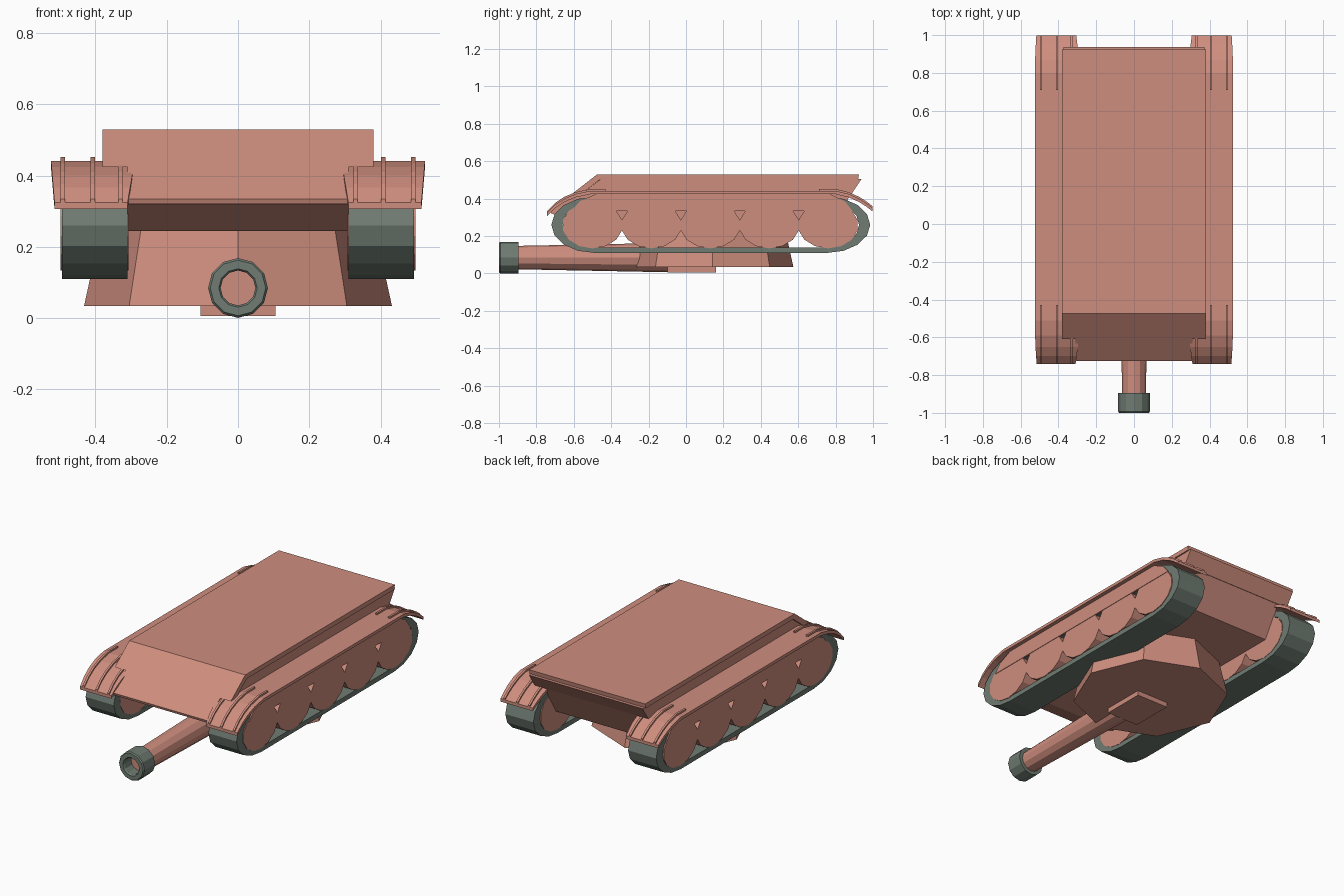
import bpy, bmesh, math

if "Cube" in bpy.data.objects:
    bpy.data.objects.remove(bpy.data.objects["Cube"])


def material(name, rgb):
    m = bpy.data.materials.new(name)
    m.diffuse_color = (*rgb, 1)
    m.use_nodes = True
    m.node_tree.nodes["Principled BSDF"].inputs["Base Color"].default_value = m.diffuse_color
    return m


BODY = material("body_paint", (0.62, 0.27, 0.21))
DARK = material("dark_metal", (0.16, 0.20, 0.17))


def loft(name, rings, mat=BODY, closed=False, mirror=False):
    """Skin equal-length rings of points; cap the ends unless the loft is closed."""
    bm = bmesh.new()
    vs = [[bm.verts.new(p) for p in r] for r in rings]
    n, k = len(vs), len(vs[0])
    for i in range(n if closed else n - 1):
        a, b = vs[i], vs[(i + 1) % n]
        for j in range(k):
            bm.faces.new((a[j], a[(j + 1) % k], b[(j + 1) % k], b[j]))
    if not closed:
        bm.faces.new(vs[0])
        bm.faces.new(vs[-1])
    bmesh.ops.recalc_face_normals(bm, faces=bm.faces)
    me = bpy.data.meshes.new(name)
    bm.to_mesh(me)
    bm.free()
    me.materials.append(mat)
    ob = bpy.data.objects.new(name, me)
    bpy.context.collection.objects.link(ob)
    if mirror:
        ob.modifiers.new("Mirror", 'MIRROR')
    return ob


def prism(name, profile, x0, x1, **kw):
    """Extrude a (y, z) side profile from x0 to x1."""
    return loft(name, [[(x, y, z) for y, z in profile] for x in (x0, x1)], **kw)


def strip(name, path, thick, **kw):
    """Bent plate: path of (y, z, inner x, outer x), thickness downward."""
    return loft(name, [[(a, y, z), (b, y, z), (b, y, z - thick), (a, y, z - thick)]
                       for y, z, a, b in path], **kw)


def tube(name, sections, zc, n=12, **kw):
    """Round part along y from (y, radius) sections."""
    return loft(name, [[(r * math.sin(math.tau * i / n), y, zc + r * math.cos(math.tau * i / n))
                        for i in range(n)] for y, r in sections], **kw)


# hull: narrow core between the tracks, wider upper body, roof and sloped front plate
prism("hull_core", [(-0.465, 0.505), (0.93, 0.505), (0.775, 0.245), (-0.55, 0.245),
                    (-0.715, 0.32), (-0.71, 0.335)], -0.31, 0.31)
prism("hull_upper", [(-0.455, 0.505), (0.938, 0.505), (0.885, 0.425), (-0.56, 0.425)], -0.372, 0.372)
prism("roof_plate", [(-0.61, 0.425), (-0.475, 0.53), (0.925, 0.53), (0.92, 0.503),
                     (-0.46, 0.503), (-0.56, 0.425)], -0.38, 0.38)
prism("front_plate", [(-0.725, 0.335), (-0.61, 0.425), (-0.56, 0.425), (-0.69, 0.322), (-0.72, 0.32)],
      -0.31, 0.31)

# fenders with bent end flaps
FRONT = [(-0.742, 0.325), (-0.70, 0.367), (-0.65, 0.400), (-0.59, 0.425), (-0.51, 0.442)]
REAR = [(0.80, 0.442), (0.87, 0.425), (0.925, 0.400), (0.965, 0.375), (0.997, 0.350)]


def flare(y, z):
    t = (0.442 - z) / 0.117
    return (y, z, 0.29 + 0.02 * t, 0.525 - 0.01 * t)


strip("fender", [flare(*p) for p in FRONT + REAR], 0.018, mirror=True)

# raised ribs on the flaps
for label, pts in (("front", FRONT + [(-0.43, 0.442)]), ("rear", [(0.71, 0.442)] + REAR)):
    for i, x in enumerate((0.33, 0.408, 0.492)):
        strip(f"{label}_flap_rib_{i + 1}", [(y, z + 0.010, x - 0.006, x + 0.006) for y, z in pts],
              0.015, mirror=True)

# side skirt under each fender
prism("side_skirt", [(-0.61, 0.335), (-0.57, 0.385), (-0.48, 0.425), (0.77, 0.425),
                     (0.85, 0.385), (0.89, 0.335)], 0.490, 0.501, mirror=True)

# track loops
track = []
for yc, start in ((0.755, -90), (-0.49, 90)):
    for i in range(9):
        a = math.radians(start + i * 22.5)
        c, s = math.cos(a), math.sin(a)
        out = (yc + 0.23 * c, 0.26 + 0.15 * s)
        inn = (yc + 0.17 * c, 0.26 + 0.122 * s)
        track.append([(0.31, *out), (0.494, *out), (0.494, *inn), (0.31, *inn)])
loft("track", track, mat=DARK, closed=True, mirror=True)

# road wheels
for w in range(5):
    prism(f"road_wheel_{w + 1}",
          [(-0.5 + 0.315 * w + 0.162 * math.cos(math.tau * (i + 0.5) / 14),
            0.258 + 0.124 * math.sin(math.tau * (i + 0.5) / 14)) for i in range(14)],
          0.308, 0.498, mirror=True)

# eight-sided turret hanging below the hull, with its hatch plate
loft("turret", [[(r * math.sin(math.tau * i / 8), 0.142 - r * math.cos(math.tau * i / 8), z)
                 for i in range(8)] for z, r in ((0.035, 0.432), (0.25, 0.385))])
prism("hatch_plate", [(-0.1, 0.006), (0.16, 0.006), (0.16, 0.05), (-0.1, 0.05)], -0.105, 0.105)

# gun barrel and hollow muzzle
tube("gun_barrel", [(-0.93, 0.062), (-0.02, 0.080)], 0.085)
tube("muzzle", [(-0.895, 0.084), (-0.993, 0.084), (-1.0, 0.078), (-1.0, 0.054),
                (-0.993, 0.049), (-0.895, 0.049)], 0.085, mat=DARK, closed=True)
